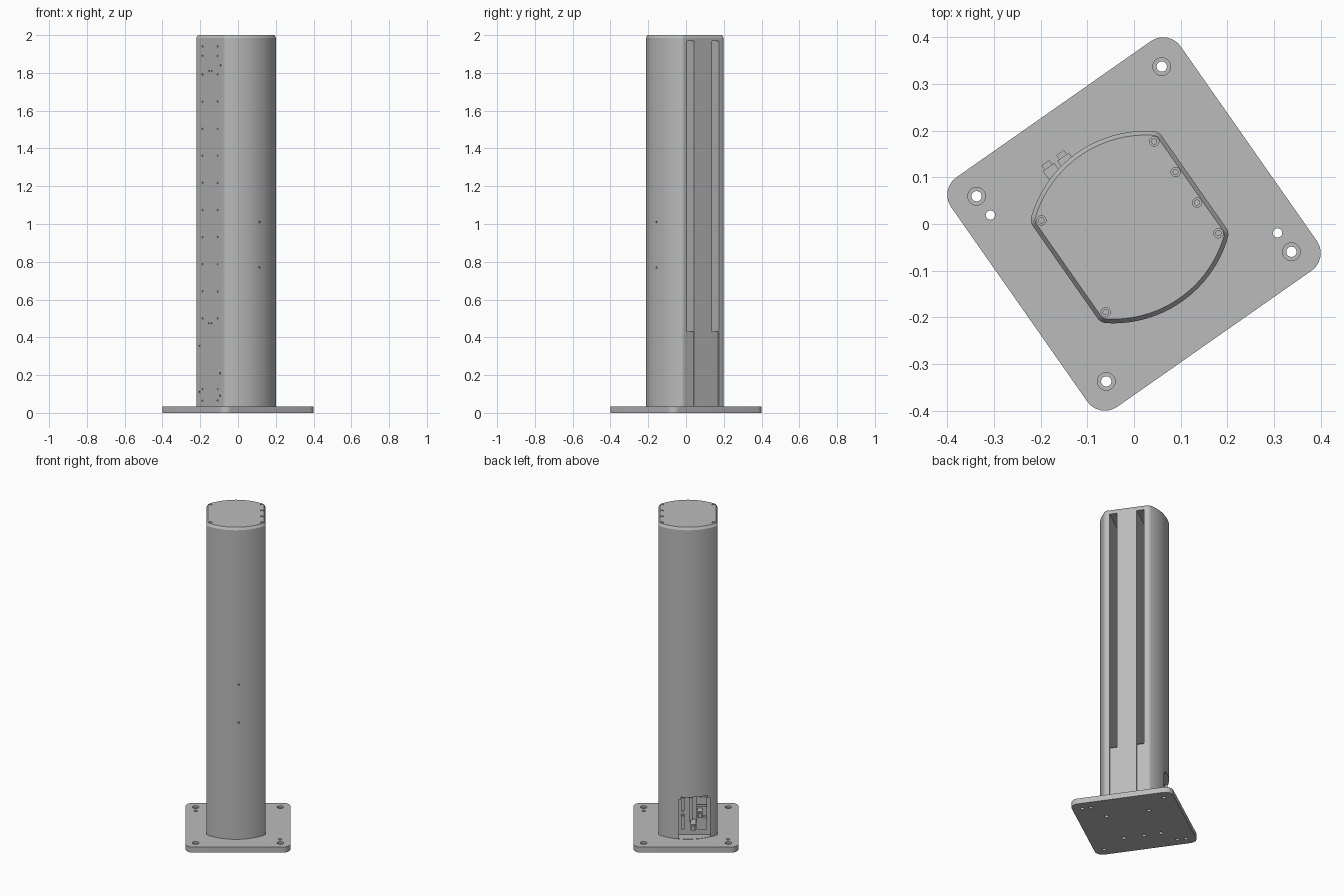
import bpy, bmesh, math
from mathutils import Matrix, Vector

if "Cube" in bpy.data.objects:
    bpy.data.objects.remove(bpy.data.objects["Cube"])

TURN = math.radians(35)          # the whole post stands turned on its axis

grey = bpy.data.materials.new("satin grey")
grey.use_nodes = True
grey.diffuse_color = (0.5, 0.5, 0.5, 1)
grey.node_tree.nodes["Principled BSDF"].inputs["Base Color"].default_value = (0.5, 0.5, 0.5, 1)


def make(name, bm):
    bmesh.ops.recalc_face_normals(bm, faces=bm.faces)
    mesh = bpy.data.meshes.new(name)
    bm.to_mesh(mesh)
    bm.free()
    mesh.materials.append(grey)
    obj = bpy.data.objects.new(name, mesh)
    bpy.context.collection.objects.link(obj)
    return obj


def prism(name, outline, z0, z1):
    bm = bmesh.new()
    face = bm.faces.new([bm.verts.new((x, y, z0)) for x, y in outline])
    top = bmesh.ops.extrude_face_region(bm, geom=[face])["geom"]
    bmesh.ops.translate(bm, vec=(0, 0, z1 - z0),
                        verts=[v for v in top if isinstance(v, bmesh.types.BMVert)])
    return make(name, bm)


def add_box(bm, lo, hi):
    lo, hi = Vector(lo), Vector(hi)
    mat = Matrix.Translation((lo + hi) / 2) @ Matrix.Diagonal((*(hi - lo), 1))
    bmesh.ops.create_cube(bm, size=1, matrix=mat)


def add_rod(bm, center, axis, radius, length, sides=20):
    rot = Vector(axis).to_track_quat("Z", "Y").to_matrix().to_4x4()
    bmesh.ops.create_cone(bm, cap_ends=True, segments=sides, radius1=radius, radius2=radius,
                          depth=length, matrix=Matrix.Translation(center) @ rot)


def cut(target, bm):
    cutter = make("cutter", bm)
    cutter.hide_render = True
    mod = target.modifiers.new("cut", "BOOLEAN")
    mod.operation, mod.solver, mod.object = "DIFFERENCE", "EXACT", cutter
    bpy.context.view_layer.objects.active = target
    bpy.ops.object.modifier_apply(modifier=mod.name)
    bpy.data.objects.remove(cutter)


def arc(cx, cy, r, a0, a1, n):
    return [(cx + r * math.cos(a0 + (a1 - a0) * i / n),
             cy + r * math.sin(a0 + (a1 - a0) * i / n)) for i in range(n + 1)]


# Column outline: two flat sides, two bowed sides, rounded corners
BACK, FRONT, CV, CR = 0.157, -0.18, 0.12, 0.025


def column_outline(inset=0.0):
    mid, half = (BACK + FRONT) / 2, (BACK - FRONT) / 2 - CR
    k = 0.061
    t = math.atan2(CV + k, half)
    r = CR - inset
    big = math.hypot(half, CV + k) + r
    upper = (arc(mid + half, CV, r, 0, t, 6) + arc(mid, -k, big, t, math.pi - t, 32)[1:-1]
             + arc(mid - half, CV, r, math.pi - t, math.pi, 6))
    return upper + [(x, -y) for x, y in reversed(upper)]


# Base plate with counterbored corner holes
C, R = 0.254, 0.046
plate_outline = []
for i, (sx, sy) in enumerate([(1, 1), (-1, 1), (-1, -1), (1, -1)]):
    plate_outline += arc(sx * C, sy * C, R, i * math.pi / 2, (i + 1) * math.pi / 2, 10)
plate = prism("base_plate", plate_outline, 0, 0.035)
bores, holes = bmesh.new(), bmesh.new()
for x in (-0.242, 0.242):
    for y in (-0.242, 0.242):
        add_rod(bores, (x, y, 0.035), (0, 0, 1), 0.019, 0.024, 32)
        add_rod(holes, (x, y, 0.02), (0, 0, 1), 0.011, 0.1, 24)
for x, y in [(-0.241, 0.192), (0.241, -0.192)]:
    add_rod(holes, (x, y, 0.02), (0, 0, 1), 0.01, 0.1)
for x, y in [(0.12, 0.12), (0.12, -0.13), (-0.146, 0.12), (-0.146, 0.02), (-0.146, -0.1)]:
    add_rod(holes, (x, y, 0), (0, 0, 1), 0.012, 0.05)
cut(plate, bores)
cut(plate, holes)

# Column body
column = prism("column", column_outline(), 0.035, 1.985)

# Deep vertical slots, with a shallow cover strip at the bottom of each
slots, covers = bmesh.new(), bmesh.new()
for s in (-1, 1):
    y0, y1 = sorted((s * 0.058, s * 0.102))
    add_box(slots, (-0.09, y0, 0.43), (0.2, y1, 1.97))
    add_box(covers, (BACK - 0.006, y0, 0.04), (0.2, y1, 0.428))
cut(column, slots)
cut(column, covers)

# Recess for the connector panel
recess = bmesh.new()
add_box(recess, (-0.137, 0.135, 0.037), (0.044, 0.3, 0.30))
bmesh.ops.bevel(recess, geom=[e for e in recess.edges
                              if abs((e.verts[0].co - e.verts[1].co).y) > 0.1
                              and e.verts[0].co.z > 0.2],
                offset=0.015, segments=4, affect="EDGES")
cut(column, recess)

# Rows of small fixing holes
drill = bmesh.new()
for y in (-0.07, 0.07):
    for z in [0.5 + 0.1435 * i for i in range(10)] + [0.065, 0.125, 1.89, 1.94]:
        add_rod(drill, (FRONT, y, z), (1, 0, 0), 0.005, 0.03, 10)
for z in (0.475, 1.81):
    for y in (-0.012, 0.012):
        add_rod(drill, (FRONT, y, z), (1, 0, 0), 0.004, 0.03, 10)
for y, z in [(0.1, 0.355), (0.1, 0.11), (-0.09, 0.21), (-0.09, 0.09), (-0.095, 1.84)]:
    add_rod(drill, (FRONT, y, z), (1, 0, 0), 0.005, 0.03, 10)
for z in (0.77, 1.01):
    add_rod(drill, (0.004, -0.195, z), (0, 1, 0), 0.005, 0.03, 10)
cut(column, drill)

# Chamfered top cap with screw pockets
cap = prism("top_cap", column_outline(), 1.985, 2.0)
for vert, (x, y) in zip([v for v in cap.data.vertices if v.co.z > 1.99], column_outline(0.009)):
    vert.co.x, vert.co.y = x, y
screws = [(0.146, 0.12), (0.146, -0.12), (0.15, 0.04), (0.15, -0.04), (-0.158, 0.12), (-0.158, -0.12)]
pockets, heads = bmesh.new(), bmesh.new()
for x, y in screws:
    x = min(x, 0.137)
    add_rod(pockets, (x, y, 2.0), (0, 0, 1), 0.010, 0.012)
    add_rod(heads, (x, y, 1.994), (0, 0, 1), 0.0065, 0.008)
cut(cap, pockets)
make("cap_screws", heads)

# Connector panel: narrow ports, a socket block and two protruding plugs
ports = bmesh.new()
for x, z0, z1 in [(0.02, 0.195, 0.27), (0.02, 0.08, 0.16), (-0.027, 0.125, 0.275)]:
    add_box(ports, (x - 0.01, 0.13, z0), (x + 0.01, 0.148, z1))
    for z in (z0 - 0.006, z1 + 0.006):
        add_rod(ports, (x, 0.138, z), (0, 1, 0), 0.005, 0.012, 12)
make("connector_ports", ports)
block = bmesh.new()
for z0, z1 in [(0.235, 0.285), (0.165, 0.225), (0.08, 0.15)]:
    add_box(block, (-0.12, 0.13, z0), (-0.06, 0.155, z1))
make("socket_block", block)
plugs = bmesh.new()
for x, z in [(-0.08, 0.195), (-0.042, 0.115)]:
    add_box(plugs, (x - 0.015, 0.13, z - 0.02), (x + 0.015, 0.205, z + 0.02))
    add_box(plugs, (x - 0.010, 0.205, z - 0.014), (x + 0.010, 0.216, z + 0.014))
make("cable_plugs", plugs)

# Shade and turn everything
bpy.ops.object.select_all(action="DESELECT")
for obj in bpy.context.collection.objects:
    if obj.type == "MESH":
        obj.rotation_euler.z = TURN
        obj.select_set(True)
        bpy.context.view_layer.objects.active = obj
bpy.ops.object.shade_smooth_by_angle(angle=math.radians(25))
